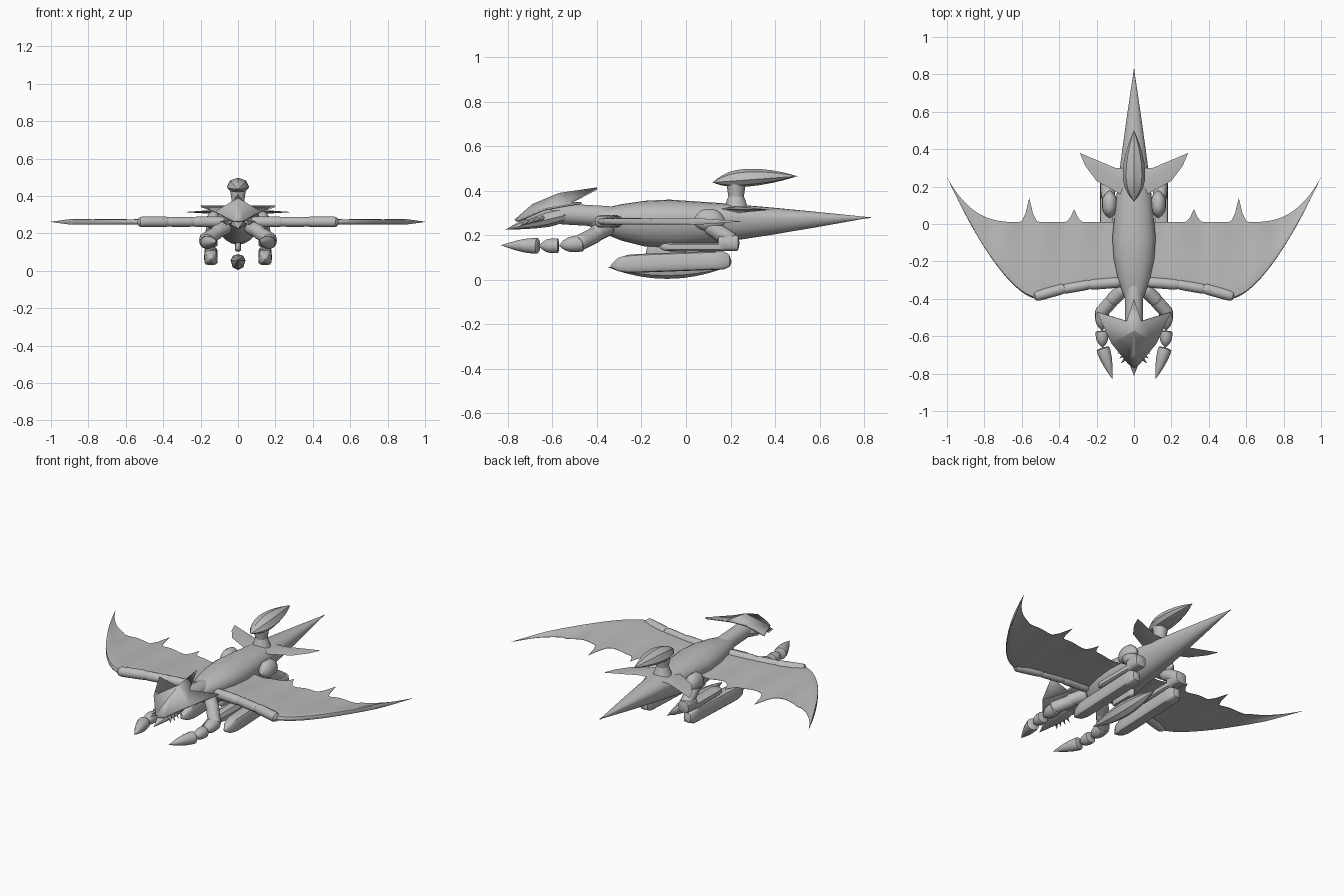
import bpy, bmesh, math
from mathutils import Vector, Matrix

if "Cube" in bpy.data.objects:
    bpy.data.objects.remove(bpy.data.objects["Cube"])

GREY = (0.5, 0.5, 0.5, 1)
mat = bpy.data.materials.new("plain grey")
mat.use_nodes = True
mat.diffuse_color = GREY
mat.node_tree.nodes["Principled BSDF"].inputs["Base Color"].default_value = GREY


def finish(name, bm, mirror=False, angle=35, thickness=None):
    """Turn a bmesh into a shaded object, optionally mirrored and thickened."""
    bmesh.ops.recalc_face_normals(bm, faces=bm.faces)
    mesh = bpy.data.meshes.new(name)
    bm.to_mesh(mesh)
    bm.free()
    mesh.shade_smooth()
    mesh.set_sharp_from_angle(angle=math.radians(angle))
    mesh.materials.append(mat)
    part = bpy.data.objects.new(name, mesh)
    bpy.context.scene.collection.objects.link(part)
    if mirror:
        part.modifiers.new("Mirror", 'MIRROR')
    if thickness:
        part.modifiers.new("Solidify", 'SOLIDIFY').thickness = thickness


def skin(bm, rings):
    """Bridge rings of points with quads and cap both ends."""
    loops = [[bm.verts.new(point) for point in ring] for ring in rings]
    for near, far in zip(loops, loops[1:]):
        for i in range(len(near)):
            bm.faces.new((near[i - 1], near[i], far[i], far[i - 1]))
    bm.faces.new(loops[0])
    bm.faces.new(loops[-1])


def rounded(value, power):
    return math.copysign(abs(value) ** power, value)


def spindle(name, start, end, half, up=None, down=None, peak=0.5, front=12, rear=12,
            sides=14, power=1, mirror=True, angle=35):
    """Solid swelling from start to its peak and shrinking to its end.
    Low front and rear powers give pointed ends, high ones give blunt ends."""
    start, end = Vector(start), Vector(end)
    across = (end - start).cross(Vector((0, 0, 1))).normalized()
    above = across.cross(end - start).normalized()
    steps = 6
    rings = []
    for k in range(-steps, steps + 1):
        reach = math.sin(math.pi / 2 * k / steps)
        t = peak + reach * (peak if k < 0 else 1 - peak)
        swell = max(0.02, 1 - abs(reach) ** (front if k < 0 else rear))
        ring = []
        for i in range(sides):
            turn = math.tau * i / sides
            c, s = rounded(math.cos(turn), power), rounded(math.sin(turn), power)
            height = (up or half) if s > 0 else (down or half)
            ring.append(start.lerp(end, t) + swell * (half * c * across + height * s * above))
        rings.append(ring)
    bm = bmesh.new()
    skin(bm, rings)
    finish(name, bm, mirror, angle)


# Body with long pointed tail, and neck
spindle("body", (0, -0.5, 0.28), (0, 0.83, 0.28), half=0.116, up=0.08, down=0.14,
        peak=0.32, front=2, rear=1.2, sides=20, mirror=False)
spindle("neck", (0, -0.63, 0.3), (0, -0.28, 0.28), half=0.048, mirror=False)

# Beak
spindle("beak", (0, -0.81, 0.225), (0, -0.5, 0.3), half=0.06, up=0.05, down=0.035,
        peak=0.6, front=1.3, rear=4, sides=10, mirror=False)

# Swept head crest with side horns
bm = bmesh.new()
back, brow, nose, tip, notch, horn, cheek, lip = [bm.verts.new(point) for point in (
    (0, -0.4, 0.415), (0, -0.57, 0.39), (0, -0.69, 0.34), (0, -0.77, 0.27),
    (0.04, -0.52, 0.35), (0.2, -0.47, 0.35), (0.12, -0.64, 0.32), (0.03, -0.75, 0.27))]
for face in ((back, notch, brow), (notch, horn, cheek, brow), (brow, cheek, lip, nose), (nose, lip, tip)):
    bm.faces.new(face)
finish("head_crest", bm, mirror=True, angle=25, thickness=0.01)

# Teeth along the beak
for i in range(4):
    y, z = -0.64 - 0.025 * i, 0.28 - 0.006 * i
    spindle(f"tooth_{i + 1}", (0.04, y, z), (0.1 - 0.01 * i, y - 0.03, z - 0.02), half=0.011,
            peak=0.1, rear=1, sides=6)

# Grasping arms with claws
elbow, wrist, knuckle = (0.17, -0.46, 0.165), (0.172, -0.57, 0.153), (0.168, -0.66, 0.152)
spindle("upper_arm", (0.05, -0.34, 0.24), (0.13, -0.42, 0.2), half=0.037)
spindle("lower_arm", (0.1, -0.39, 0.21), (0.19, -0.49, 0.16), half=0.036)
spindle("forearm", wrist, elbow, half=0.038, peak=0.8, front=3)
spindle("hand", knuckle, wrist, half=0.034, peak=0.8, front=3)
spindle("claw", (0.115, -0.83, 0.155), knuckle, half=0.036, peak=0.85, front=1.5)

# Wing arms
spindle("wing_shoulder", (0.06, -0.31, 0.262), (0.25, -0.325, 0.262), half=0.029)
spindle("wing_forearm", (0.22, -0.32, 0.262), (0.39, -0.35, 0.262), half=0.027)
spindle("wing_wrist", (0.36, -0.34, 0.262), (0.54, -0.39, 0.262), half=0.029)


# Wing membrane: straight inner edge, swept outer edge and two trailing spikes
def leading_edge(x):
    bend = 0.52
    if x < bend:
        return -0.3 - 0.1 * (x / bend) ** 2
    return -0.4 + 0.65 * ((x - bend) / (1 - bend)) ** 1.6


def trailing_edge(x):
    y = 0.01 + 0.24 * max(0, (x - 0.6) / 0.4) ** 3
    for centre, height in ((0.32, 0.07), (0.56, 0.13)):
        y += height * max(0, 1 - abs(x - centre) / 0.05) ** 2
    return y


chord = [(i / 8) ** 2 for i in range(9)]
rings = []
for i in range(4, 51):
    x = i / 50
    lead, trail = leading_edge(x), trailing_edge(x)
    depth = (0.012 if x < 0.5 else 0.018) * min(1, 0.05 + (1 - x) * 10)
    fold = 0.006 * math.sin(30 * x) if x < 0.8 else 0
    ring = []
    for side, order in ((1, chord), (-1, chord[::-1])):
        for t in order:
            thick = depth * (0.06 + 2.2 * t ** 0.25 * (1 - t ** 0.25) ** 0.5 * (1 - t))
            ring.append((x, lead + (trail - lead) * t, 0.262 + fold * t + side * thick))
    rings.append(ring)
bm = bmesh.new()
skin(bm, rings)
finish("wing", bm, mirror=True)

# Tail fins, thickest near the root
bm = bmesh.new()
rim = [bm.verts.new((x, y, 0.32 - 0.02 * x)) for x, y in
       ((0.02, 0.13), (0.2, 0.23), (0.26, 0.31), (0.29, 0.38), (0.1, 0.3), (0.02, 0.3))]
for z in (0.3, 0.33):
    hub = bm.verts.new((0.07, 0.235, z))
    for i in range(len(rim)):
        bm.faces.new((rim[i - 1], rim[i], hub))
finish("tail_fin", bm, mirror=True)

# Turret on a flared stem
for name, z, low, high in (("stem_base", 0.34, 0.06, 0.035), ("stem_top", 0.41, 0.035, 0.045)):
    bm = bmesh.new()
    bmesh.ops.create_cone(bm, cap_ends=True, segments=14, radius1=low, radius2=high, depth=0.07,
                          matrix=Matrix.Translation((0, 0.225, z)))
    finish(name, bm)
spindle("turret", (0, 0.12, 0.437), (0, 0.5, 0.465), half=0.06, up=0.05, down=0.03,
        peak=0.4, front=2.5, rear=1.8, sides=8, mirror=False, angle=25)

# Legs: haunch, shin, heel and flat foot
spindle("haunch", (0.13, 0.03, 0.26), (0.13, 0.18, 0.26), half=0.042, up=0.06, front=3, rear=3)
spindle("shin", (0.13, 0.09, 0.25), (0.145, 0.22, 0.165), half=0.037)
spindle("heel", (0.145, 0.14, 0.165), (0.145, 0.24, 0.165), half=0.036, power=0.6, front=20, rear=20)
spindle("foot", (0.145, -0.12, 0.147), (0.145, 0.2, 0.147), half=0.036, up=0.02, down=0.02, power=0.6)

# Blunt side pods below the feet
spindle("side_pod", (0.145, -0.34, 0.06), (0.145, 0.205, 0.08), half=0.036, up=0.052, down=0.033,
        power=0.5, front=9, rear=30)

# Central keel hung on a thin stem
spindle("keel", (0, -0.35, 0.056), (0, 0.18, 0.056), half=0.04, up=0.034, down=0.052,
        front=2, rear=2, sides=8, mirror=False, angle=25)
spindle("keel_stem", (0, -0.18, 0.12), (0, 0, 0.12), half=0.016, up=0.05, power=0.5, mirror=False)
